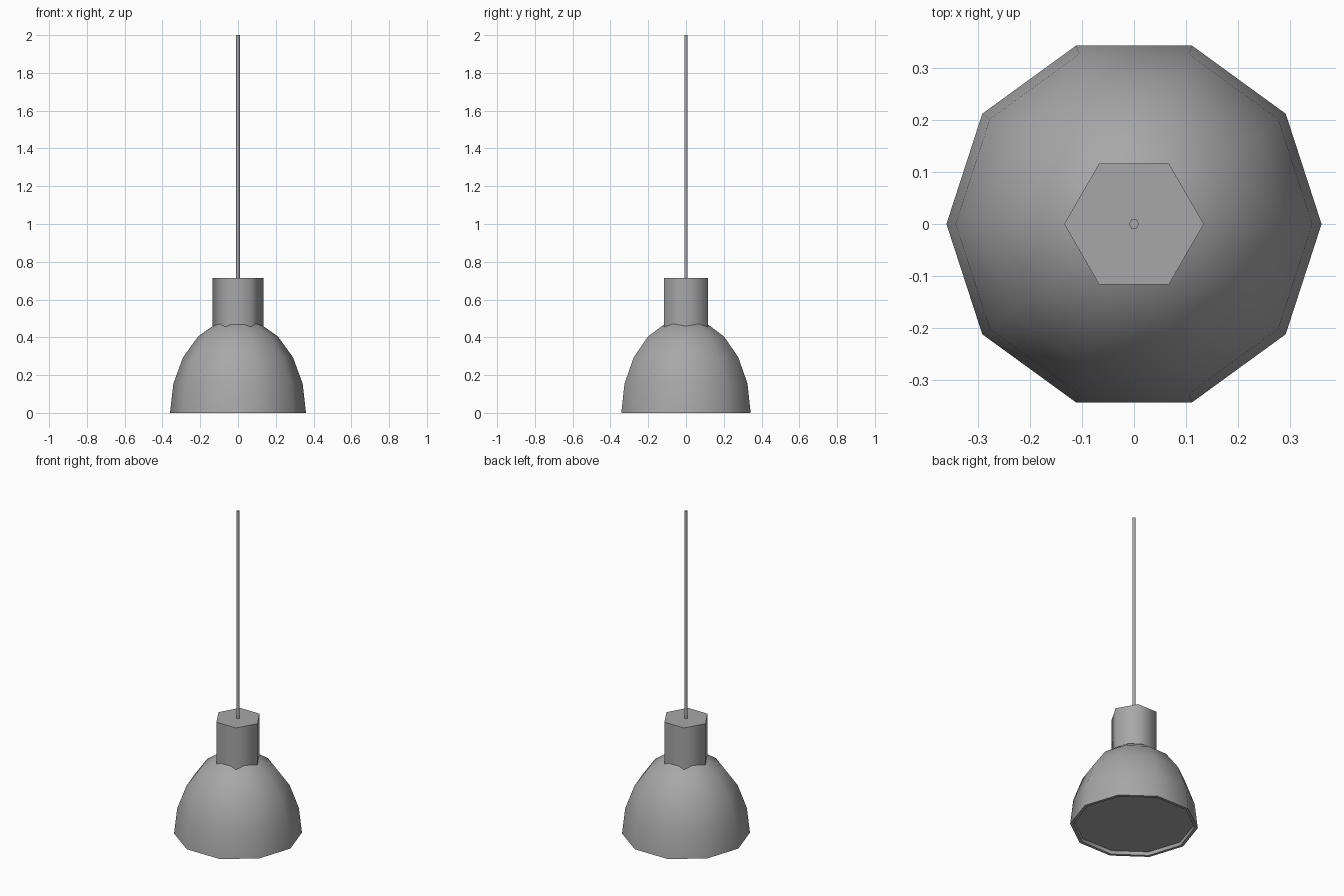
import bpy
import math

cube = bpy.data.objects.get("Cube")
if cube:
    bpy.data.objects.remove(cube, do_unlink=True)

GREY = (0.39, 0.39, 0.39, 1)
grey = bpy.data.materials.new("mid grey")
grey.use_nodes = True
grey.diffuse_color = GREY
grey.node_tree.nodes["Principled BSDF"].inputs["Base Color"].default_value = GREY


def lathe(name, profile, sides):
    """Revolve (radius, z) points around z; a zero radius makes a pole."""
    verts, rings, faces = [], [], []
    for radius, z in profile:
        count = sides if radius > 0 else 1
        rings.append([len(verts) + i for i in range(count)])
        for i in range(count):
            a = math.tau * i / sides
            verts.append((radius * math.cos(a), radius * math.sin(a), z))
    for low, high in zip(rings, rings[1:]):
        for i in range(sides):
            j = (i + 1) % sides
            if len(low) == 1:
                faces.append((low[0], high[j], high[i]))
            elif len(high) == 1:
                faces.append((low[i], low[j], high[0]))
            else:
                faces.append((low[i], low[j], high[j], high[i]))
    mesh = bpy.data.meshes.new(name)
    mesh.from_pydata(verts, [], faces)
    mesh.materials.append(grey)
    obj = bpy.data.objects.new(name, mesh)
    bpy.context.collection.objects.link(obj)
    bpy.ops.object.select_all(action="DESELECT")
    obj.select_set(True)
    bpy.context.view_layer.objects.active = obj
    bpy.ops.object.shade_smooth_by_angle(angle=math.radians(65))
    return obj


# Domed shade: recessed underside, thin rim, then a half ellipsoid
RADIUS, HEIGHT, BANDS = 0.36, 0.5, 5
shade = [(0, 0.02), (0.338, 0.02), (0.342, 0)]
for k in range(BANDS):
    t = math.pi / 2 * k / BANDS
    shade.append((RADIUS * math.cos(t), HEIGHT * math.sin(t)))
shade.append((0, HEIGHT))
lathe("shade", shade, 10)

# Hexagonal lamp holder sunk into the dome
lathe("lamp_holder", [(0, 0.44), (0.134, 0.44), (0.134, 0.715), (0, 0.715)], 6)

# Thin hanging cord
lathe("cord", [(0, 0.7), (0.01, 0.7), (0.01, 2), (0, 2)], 6)
